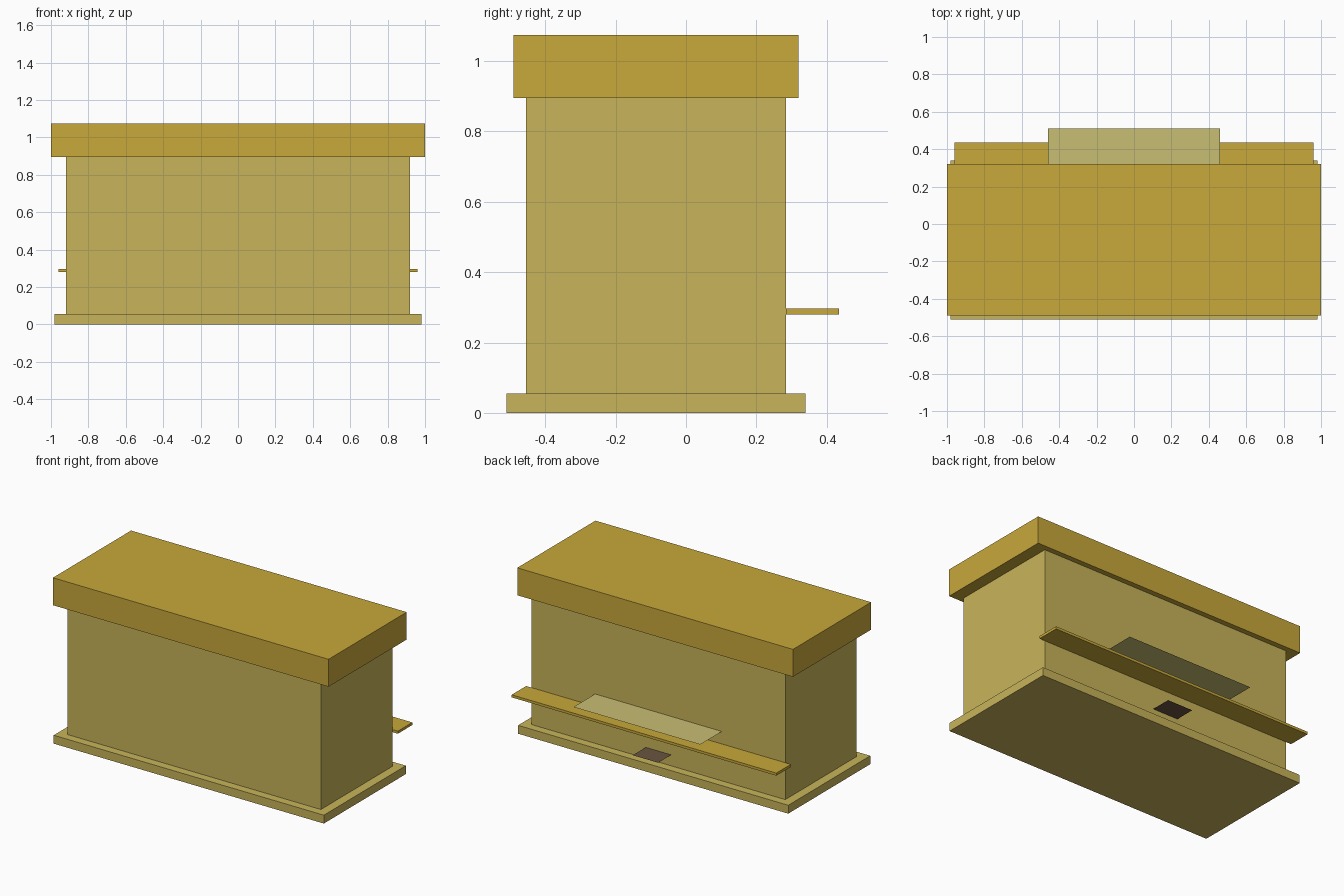
import bpy
import bmesh

cube = bpy.data.objects.get("Cube")
if cube:
    bpy.data.objects.remove(cube, do_unlink=True)


def linear(c):
    c /= 255
    return c / 12.92 if c <= 0.04045 else ((c + 0.055) / 1.055) ** 2.4


def material(name, r, g, b):
    mat = bpy.data.materials.new(name)
    mat.use_nodes = True
    color = (linear(r), linear(g), linear(b), 1)
    mat.diffuse_color = color
    mat.node_tree.nodes["Principled BSDF"].inputs["Base Color"].default_value = color
    return mat


def add_part(name, mat, half_width, y_range, z_range):
    """Box centred on x; a flat sheet when both heights are equal."""
    (y0, y1), (z0, z1) = y_range, z_range
    bm = bmesh.new()
    if z0 == z1:
        bmesh.ops.create_grid(bm, x_segments=1, y_segments=1, size=0.5)
    else:
        bmesh.ops.create_cube(bm, size=1)
    bmesh.ops.scale(bm, verts=bm.verts, vec=(2 * half_width, y1 - y0, z1 - z0 or 1))
    bmesh.ops.translate(bm, verts=bm.verts, vec=(0, (y0 + y1) / 2, (z0 + z1) / 2))
    mesh = bpy.data.meshes.new(name)
    bm.to_mesh(mesh)
    bm.free()
    mesh.materials.append(mat)
    obj = bpy.data.objects.new(name, mesh)
    bpy.context.collection.objects.link(obj)
    return obj


gold = material("gold", 200, 168, 58)
straw = material("straw", 200, 180, 90)
pale = material("pale straw", 200, 190, 115)
brown = material("dark brown", 104, 84, 64)

BACK = 0.285  # back wall of the body

# Main block
add_part("base_plinth", straw, 0.98, (-0.51, 0.34), (0, 0.055))
add_part("body", straw, 0.92, (-0.455, BACK), (0.055, 0.895))
add_part("lid", gold, 1.0, (-0.49, 0.32), (0.895, 1.075))

# Fittings on the back wall
add_part("back_shelf", gold, 0.96, (BACK, 0.435), (0.28, 0.297))
add_part("back_sheet", pale, 0.46, (BACK, 0.51), (0.379, 0.379))
add_part("small_dark_sheet", brown, 0.092, (BACK, 0.42), (0.127, 0.127))
